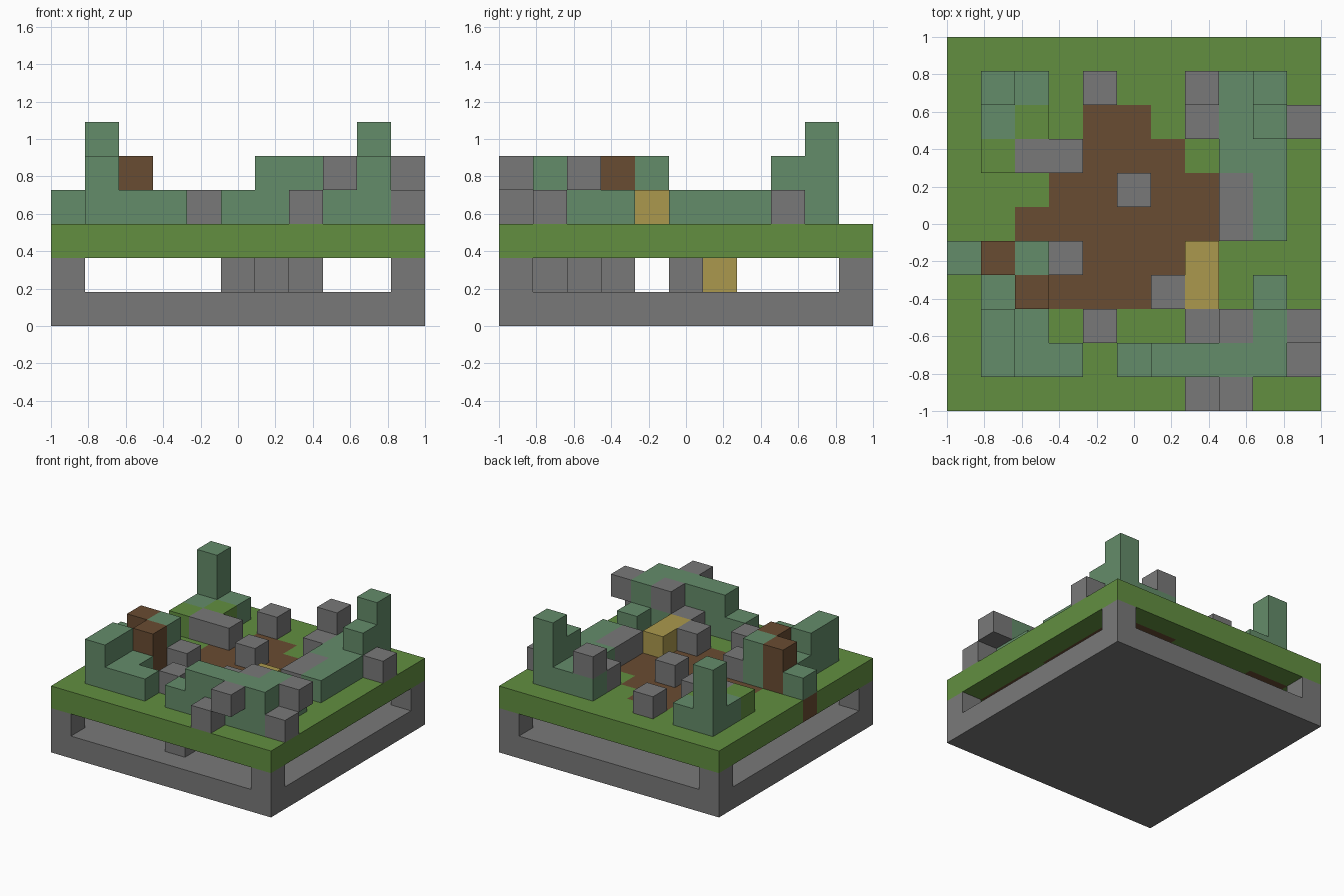
import bpy
import bmesh
from mathutils import Vector

old = bpy.data.objects.get("Cube")
if old:
    bpy.data.objects.remove(old, do_unlink=True)

N = 11
S = 2 / N  # block size


def make_material(name, hex_colour):
    rgb = [int(hex_colour[k:k + 2], 16) / 255 for k in (0, 2, 4)]
    col = [c / 12.92 if c < 0.04 else ((c + 0.055) / 1.055) ** 2.4 for c in rgb] + [1]
    mat = bpy.data.materials.new(name)
    mat.use_nodes = True
    mat.diffuse_color = col
    bsdf = mat.node_tree.nodes["Principled BSDF"]
    bsdf.inputs["Base Color"].default_value = col
    bsdf.inputs["Roughness"].default_value = 0.9
    return mat


MATS = {
    "S": make_material("stone_grey", "797979"),
    "G": make_material("grass_green", "628F40"),
    "D": make_material("earth_brown", "694C32"),
    "L": make_material("leaf_green", "648C6A"),
    "Y": make_material("straw_yellow", "AB994D"),
}

# Each floor plan lists its rows from back to front
FLOORS = [
    ("base", ["SSSSSSSSSSS"] * N),
    ("undercroft", [
        "S.........S",
        "...........",
        "...........",
        "...........",
        "......Y....",
        ".......S...",
        "...........",
        ".......S...",
        "......S....",
        ".....S.....",
        "S.........S"]),
    ("ground", [
        "GGGGGGGGGGG",
        "GDDGGGGDDDG",
        "GDGGDDGGDDG",
        "GGGGDDDGDDG",
        "GGGDDDDDGDG",
        "GGDDDDDDGDG",
        "DDDDDDDDGGG",
        "GDDDDDDDGDG",
        "GDDGGGGGDDG",
        "GDDDGDDDDDG",
        "GGGGGGGGGGG"]),
    ("lower", [
        "...........",
        ".LL.S..LLL.",
        ".LG....SLLS",
        ".GSS....LL.",
        ".....S..SL.",
        "........SL.",
        "LDLS...Y...",
        ".LD...SY.L.",
        ".LL.S..SLL.",
        ".LLL.LLLLLS",
        ".......S..."]),
    ("upper", [
        "...........",
        ".L.....S.L.",
        ".........L.",
        "...........",
        "...........",
        "...........",
        ".DL........",
        "..D........",
        ".L......SLS",
        ".L....LLLL.",
        "........S.."]),
    ("top", ["..........."] + [".L.......L."] + ["..........."] * (N - 2)),
]

PART_NAMES = {"S": "stones", "G": "grass", "D": "earth", "L": "bushes", "Y": "straw"}

# Block lookup: (column, row, floor) -> kind
blocks = {}
for k, (_, rows) in enumerate(FLOORS):
    for r, row in enumerate(rows):
        for i, kind in enumerate(row):
            if kind != ".":
                blocks[i, N - 1 - r, k] = kind

AXES = [Vector(v) for v in ((1, 0, 0), (0, 1, 0), (0, 0, 1))]


def add_block(bm, cell):
    """Add only the exposed sides of one block."""
    centre = Vector(cell) + Vector((0.5, 0.5, 0.5))
    for a in range(3):
        for sign in (-1, 1):
            n = AXES[a] * sign
            if tuple(int(c) for c in Vector(cell) + n) in blocks:
                continue
            u = AXES[(a + 1) % 3] / 2
            v = AXES[(a + 2) % 3] * sign / 2
            mid = centre + n / 2
            corners = (mid - u - v, mid + u - v, mid + u + v, mid - u + v)
            bm.faces.new([bm.verts.new((p.x * S - 1, p.y * S - 1, p.z * S)) for p in corners])


# One object for each kind of block on each floor
for k, (floor, _) in enumerate(FLOORS):
    for kind, part in PART_NAMES.items():
        cells = [c for c, t in blocks.items() if c[2] == k and t == kind]
        if not cells:
            continue
        bm = bmesh.new()
        for cell in cells:
            add_block(bm, cell)
        bmesh.ops.remove_doubles(bm, verts=bm.verts, dist=0.001)
        name = floor + "_" + part
        mesh = bpy.data.meshes.new(name)
        bm.to_mesh(mesh)
        bm.free()
        mesh.materials.append(MATS[kind])
        bpy.context.scene.collection.objects.link(bpy.data.objects.new(name, mesh))
